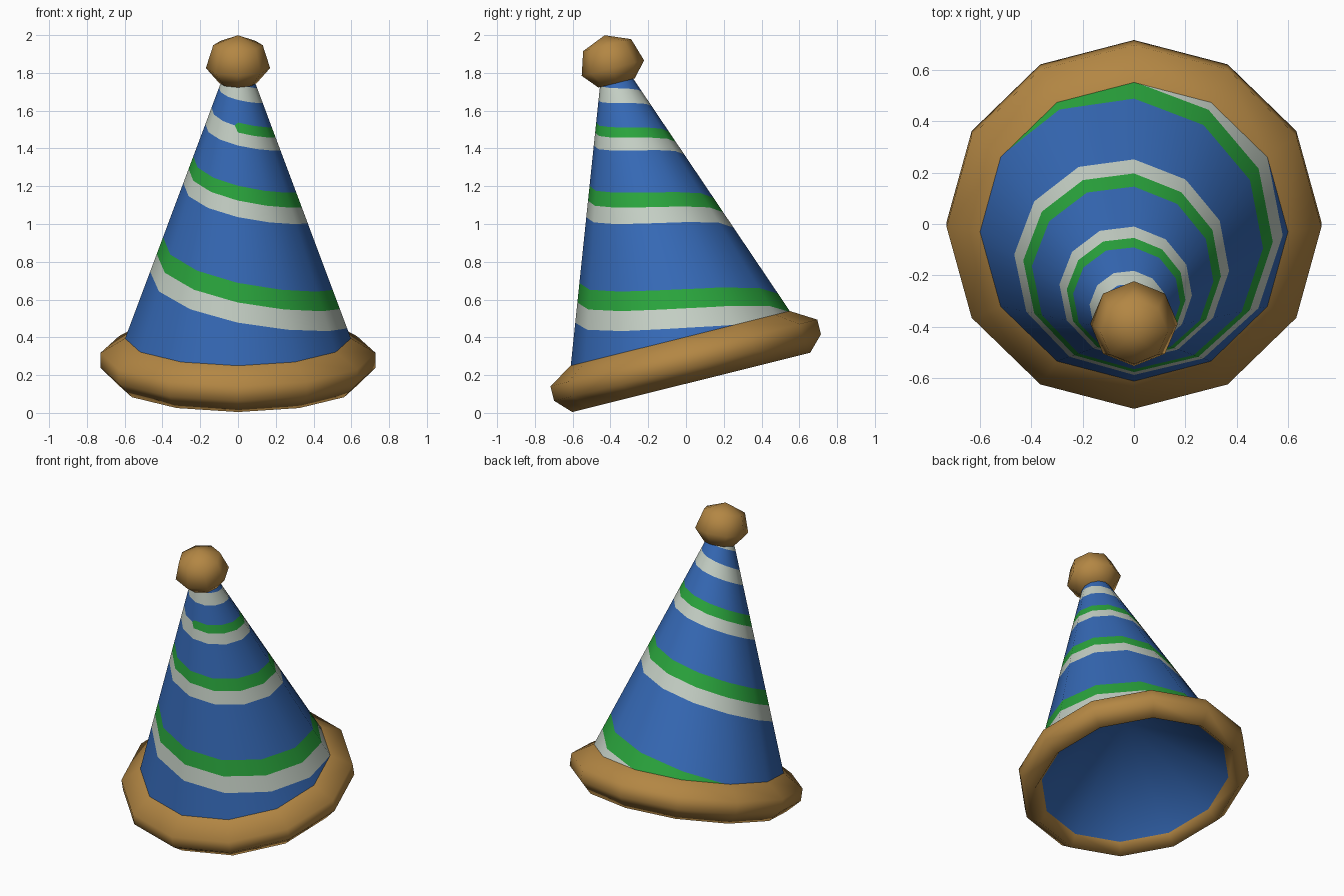
import bpy
import bmesh
from math import sin, cos, pi, radians
from mathutils import Vector

if "Cube" in bpy.data.objects:
    bpy.data.objects.remove(bpy.data.objects["Cube"])

TILT = radians(14)      # the whole hat leans forward
OFFSET = 0.066          # hat axis along its own y
SIDES = 12
LOW, HIGH = 0.32, 1.85  # cone ends, hidden in the brim and the ball


def material(name, rgb):
    mat = bpy.data.materials.new(name)
    mat.use_nodes = True
    colour = (*rgb, 1)
    mat.diffuse_color = colour
    bsdf = mat.node_tree.nodes["Principled BSDF"]
    bsdf.inputs["Base Color"].default_value = colour
    bsdf.inputs["Roughness"].default_value = 0.8
    return mat


blue = material("blue", (0.036, 0.142, 0.47))
white = material("pale grey", (0.56, 0.63, 0.56))
green = material("green", (0.023, 0.375, 0.046))
tan = material("tan", (0.45, 0.24, 0.057))


def finish(name, bm, mats):
    """Merge seams, drop empty faces and make a smooth tilted object."""
    bmesh.ops.remove_doubles(bm, verts=bm.verts, dist=0.0005)
    mesh = bpy.data.meshes.new(name)
    bm.to_mesh(mesh)
    bm.free()
    for mat in mats:
        mesh.materials.append(mat)
    mesh.polygons.foreach_set("use_smooth", [True] * len(mesh.polygons))
    obj = bpy.data.objects.new(name, mesh)
    obj.rotation_euler.x = TILT
    bpy.context.collection.objects.link(obj)
    return obj


def point(turn, radius, height):
    a = 2 * pi * turn
    return Vector((radius * sin(a), OFFSET + radius * cos(a), height))


def lathe(name, profile, sides, mat):
    bm = bmesh.new()
    rings = [[bm.verts.new(point(i / sides, r, h)) for r, h in profile]
             for i in range(sides)]
    for i in range(sides):
        a, b = rings[i], rings[(i + 1) % sides]
        for j in range(len(profile) - 1):
            bm.faces.new((a[j], a[j + 1], b[j + 1], b[j]))
    return finish(name, bm, [mat])


def cone_radius(height):
    return 0.7392 - 0.3633 * height


def facet(turn):
    """Shrink the radius so points lie on the flat sides of the cone."""
    half = pi / SIDES
    return cos(half) / cos((2 * pi * turn) % (2 * half) - half)


# Spiral stripe: pale below, green above, the green ending near the tip
GREEN_END = 2.5


def spiral(t):
    return 0.385 + 0.66 * t - 0.075 * t * t + 0.014 * sin(pi * t / 2)


def stripe_bottom(t):
    return spiral(t) - 0.11 + 0.018 * t


def border(t):
    return spiral(t) + (0 if t <= GREEN_END else 0.03)


def stripe_top(t):
    return border(t) + (0.11 - 0.024 * t if t <= GREEN_END else 0)


# Striped cone, wound as one sheet whose edges follow the spiral
STEPS = 60
bm = bmesh.new()
columns = []
for i in range(-2 * STEPS, 4 * STEPS + 1):
    t = i / STEPS
    above = stripe_bottom(t + 1) if t <= 3 else HIGH
    heights = (stripe_bottom(t), border(t), stripe_top(t), above)
    heights = [min(max(h, LOW), HIGH) for h in heights]
    columns.append([bm.verts.new(point(t, cone_radius(h) * facet(t), h))
                    for h in heights])
for a, b in zip(columns, columns[1:]):
    for j, index in enumerate((1, 2, 0)):
        tall = max(c[j + 1].co.z - c[j].co.z for c in (a, b))
        if tall > 0.001:
            face = bm.faces.new((a[j], a[j + 1], b[j + 1], b[j]))
            face.material_index = index
loose = [v for v in bm.verts if not v.link_faces]
bmesh.ops.delete(bm, geom=loose, context="VERTS")
cone = finish("striped_cone", bm, [blue, white, green])

# Round the shading of the flat sides
normals = []
for v in cone.data.vertices:
    out = Vector((v.co.x, v.co.y - OFFSET, 0)).normalized()
    normals.append((out + Vector((0, 0, 0.3633))).normalized())
cone.data.normals_split_custom_set_from_vertices(normals)

# Hollow blue underside, a shallow cone rising from the brim's inner edge
lathe("hollow_underside", [(0, 0.72), (0.595, 0.222)], SIDES, blue)

# Thick rolled brim
lathe("brim", [(0.595, 0.222), (0.649, 0.15), (0.728, 0.231),
               (0.728, 0.311), (0.598, 0.39)], SIDES, tan)

# Ball on the tip
lathe("tip_ball", [(0, 1.775), (0.1, 1.784), (0.17, 1.865),
                   (0.131, 1.99), (0, 2.044)], 8, tan)
